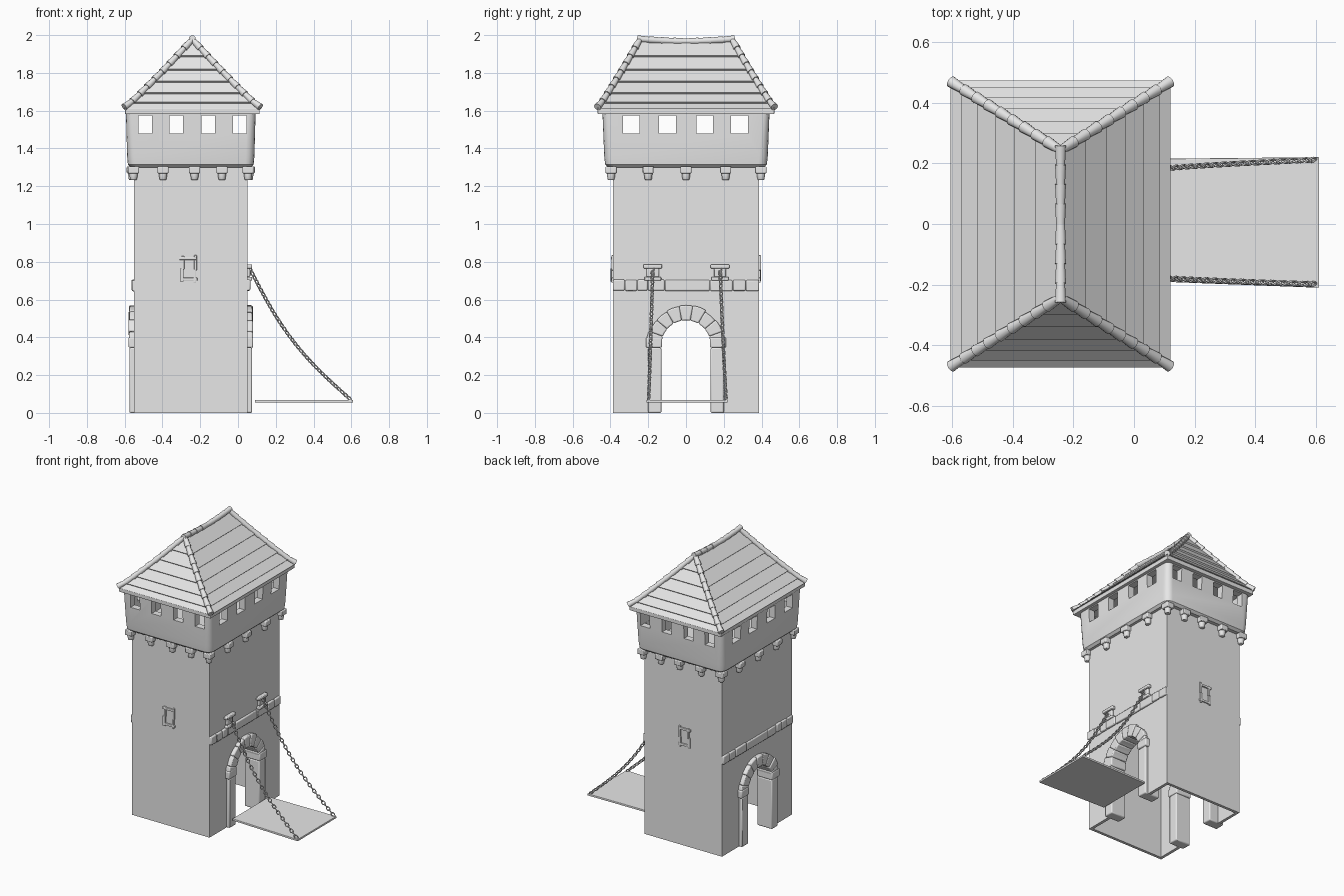
import bpy, bmesh, random
from math import sin, cos, pi, radians
from mathutils import Vector, Matrix

random.seed(4)
if "Cube" in bpy.data.objects:
    bpy.data.objects.remove(bpy.data.objects["Cube"])

stone = bpy.data.materials.new("pale_grey")
stone.use_nodes = True
stone.diffuse_color = (0.8, 0.8, 0.8, 1)
stone.node_tree.nodes["Principled BSDF"].inputs["Base Color"].default_value = (0.8, 0.8, 0.8, 1)

CX = -0.25           # tower axis
HX, HY = 0.3, 0.387  # tower half sizes


def finish(name, bm, bevel=0, smooth=None):
    bmesh.ops.recalc_face_normals(bm, faces=bm.faces)
    mesh = bpy.data.meshes.new(name)
    bm.to_mesh(mesh)
    bm.free()
    mesh.materials.append(stone)
    ob = bpy.data.objects.new(name, mesh)
    bpy.context.collection.objects.link(ob)
    for o in bpy.context.selected_objects:
        o.select_set(False)
    ob.select_set(True)
    bpy.context.view_layer.objects.active = ob
    if bevel:
        mod = ob.modifiers.new("soft_edges", 'BEVEL')
        mod.width, mod.segments = bevel, 2
    if smooth:
        bpy.ops.object.shade_smooth_by_angle(angle=radians(smooth))
    return ob


def cut(ob, bm):
    cutter = finish("cutter", bm)
    cutter.hide_render = True
    mod = ob.modifiers.new("cut", 'BOOLEAN')
    mod.object, mod.solver = cutter, 'EXACT'
    bpy.context.view_layer.objects.active = ob
    bpy.ops.object.modifier_apply(modifier=mod.name)
    bpy.data.objects.remove(cutter)


def box(bm, lo, hi):
    lo, hi = Vector(lo), Vector(hi)
    size = [abs(v) for v in hi - lo]
    bmesh.ops.create_cube(bm, size=1, matrix=Matrix.Translation((lo + hi) / 2) @ Matrix.Diagonal((*size, 1)))


def prism(bm, outline, x0, x1):
    """Extrude a (y, z) outline along x."""
    a, b = ([bm.verts.new((x, y, z)) for y, z in outline] for x in (x0, x1))
    bm.faces.new(a)
    bm.faces.new(b[::-1])
    for i in range(len(a)):
        j = (i + 1) % len(a)
        bm.faces.new((a[i], b[i], b[j], a[j]))


def loft(bm, rings):
    rows = [[bm.verts.new(p) for p in r] for r in rings]
    for a, b in zip(rows, rows[1:]):
        for i in range(len(a)):
            j = (i + 1) % len(a)
            bm.faces.new((a[i], a[j], b[j], b[i]))
    bm.faces.new(rows[0])
    bm.faces.new(rows[-1])


def rounded_ring(hx, hy, r, z):
    return [(CX + sx * (hx - r) + r * cos(a), sy * (hy - r) + r * sin(a), z)
            for q, (sx, sy) in enumerate(((1, 1), (-1, 1), (-1, -1), (1, -1)))
            for a in [(q + k / 4) * pi / 2 for k in range(5)]]


def arc(radius, a0, a1, n, cz=0.36):
    return [(radius * cos(a0 + (a1 - a0) * k / n), cz + radius * sin(a0 + (a1 - a0) * k / n)) for k in range(n + 1)]


# Hollow tower with a gateway through both sides
bm = bmesh.new()
box(bm, (CX - HX, -HY, 0), (CX + HX, HY, 1.31))
tower = finish("tower_walls", bm)
bm = bmesh.new()
box(bm, (CX - HX + 0.02, -HY + 0.02, -0.1), (CX + HX - 0.02, HY - 0.02, 1.28))
cut(tower, bm)
bm = bmesh.new()
prism(bm, [(0.15, -0.1)] + arc(0.15, 0, pi, 16) + [(-0.15, -0.1)], -1, 1)
cut(tower, bm)

# Gate surrounds: jambs, imposts and arch stones
for s, name in ((1, "left_gate_surround"), (-1, "right_gate_surround")):
    bm = bmesh.new()
    x_in, x_out = CX + s * 0.21, CX + s * 0.325
    for m in (1, -1):
        box(bm, (x_in, m * 0.13, 0), (x_out, m * 0.2, 0.345))
        box(bm, (x_in, m * 0.127, 0.345), (x_out + s * 0.005, m * 0.212, 0.4))
    stones = 9
    for k in range(stones):
        a0, a1 = pi * k / stones, pi * (k + 1) / stones
        r = 0.205 + random.uniform(-0.004, 0.008)
        prism(bm, arc(0.13, a0, a1, 2) + arc(r, a1, a0, 2), x_in, x_out + s * random.uniform(0, 0.005))
    finish(name, bm, bevel=0.007, smooth=40)

# String courses of uneven stones over the gates
for s, name in ((1, "left_string_course"), (-1, "right_string_course")):
    bm = bmesh.new()
    y = -HY
    for w in (0.065, 0.065, 0.055, 0.09, 0.24, 0.12, 0.07, 0.07):
        d = random.uniform(0, 0.006)
        box(bm, (CX + s * 0.28, y, 0.643 + d), (CX + s * (0.31 + d), y + w - 0.002, 0.7 + d))
        y += w
    finish(name, bm, bevel=0.006, smooth=40)

# Narrow windows with rough stone frames
for s, name in ((-1, "front_window_frame"), (1, "back_window_frame")):
    bm = bmesh.new()
    for x0, x1, z0, z1 in ((-0.05, 0.04, 0.81, 0.826), (-0.045, 0.045, 0.7, 0.716),
                           (-0.047, -0.028, 0.695, 0.765), (-0.04, -0.024, 0.76, 0.83),
                           (0.024, 0.038, 0.69, 0.76), (0.028, 0.042, 0.755, 0.835)):
        box(bm, (CX - 0.01 + x0, s * 0.375, z0), (CX - 0.01 + x1, s * (0.394 + random.uniform(0, 0.005)), z1))
    finish(name, bm, bevel=0.003)

# Flared parapet with rounded corners and square openings
bm = bmesh.new()
loft(bm, [rounded_ring(*r) for r in (
    (0.318, 0.412, 0.04, 1.3), (0.333, 0.428, 0.045, 1.315), (0.337, 0.433, 0.045, 1.36),
    (0.343, 0.442, 0.035, 1.585), (0.295, 0.392, 0.01, 1.585), (0.295, 0.392, 0.01, 1.33))])
parapet = finish("parapet", bm)
for along_x, spots in ((False, (-0.24, -0.077, 0.093, 0.26)), (True, (-0.29, -0.098, 0.1, 0.283))):
    bm = bmesh.new()
    for p in spots:
        if along_x:
            box(bm, (-1, p - 0.044, 1.48), (1, p + 0.044, 1.575))
        else:
            box(bm, (CX + p - 0.036, -1, 1.48), (CX + p + 0.036, 1, 1.575))
    cut(parapet, bm)
parapet.select_set(True)
bpy.context.view_layer.objects.active = parapet
bpy.ops.object.shade_smooth_by_angle(angle=radians(35))

# Corbels under the parapet
bm = bmesh.new()
spots = [(x, s * 0.397) for s in (1, -1) for x in (-0.303, -0.147, 0.02, 0.165, 0.303)]
spots += [(s * 0.31, y) for s in (1, -1) for y in (-0.2, 0, 0.21)]
for x, y in spots:
    box(bm, (CX + x - 0.029, y - 0.029, 1.268), (CX + x + 0.029, y + 0.029, 1.305))
    bmesh.ops.create_cone(bm, cap_ends=True, segments=10, radius1=0.019, radius2=0.024, depth=0.04,
                          matrix=Matrix.Translation((CX + x, y, 1.253)))
finish("corbels", bm, bevel=0.005, smooth=40)

# Hipped roof of overlapping courses
RX = -0.242


def roof_point(t):
    """Half width, half length and height, from eave to ridge."""
    return 0.352 * (1 - t) + 0.003, 0.465 - 0.22 * t, 1.605 + 0.36 * t - 0.03 * t * (1 - t)


def roof_ring(t, out=0):
    hx, hy, z = roof_point(t)
    hx, hy = hx + out, hy + out
    return [(RX + hx, hy, z + out), (RX - hx, hy, z + out), (RX - hx, -hy, z + out), (RX + hx, -hy, z + out)]


bm = bmesh.new()
steps = (0, 0.1, 0.25, 0.42, 0.6, 0.79, 1)
rings = []
for a, b in zip(steps, steps[1:]):
    rings += [roof_ring(a, 0.007), roof_ring(b)]
loft(bm, rings)
finish("roof", bm)
bm = bmesh.new()
box(bm, (RX - 0.356, -0.468, 1.582), (RX + 0.356, 0.468, 1.612))
finish("eave_board", bm, bevel=0.004)


# Rounded tiles along hips and ridge
def tiles(bm, path, r0, r1):
    for a, b in zip(path, path[1:]):
        d = b - a
        turn = d.to_track_quat('Z', 'Y').to_matrix().to_4x4()
        bmesh.ops.create_cone(bm, cap_ends=True, segments=10, radius1=r0, radius2=r1, depth=d.length * 1.12,
                              matrix=Matrix.Translation((a + b) / 2) @ turn)


bm = bmesh.new()
for sx in (1, -1):
    for sy in (1, -1):
        path = []
        for k in range(10):
            hx, hy, z = roof_point(k / 9)
            path.append(Vector((RX + sx * hx, sy * hy, z + 0.01)))
        path[0] += Vector((sx * 0.003, sy * 0.002, 0.006))
        tiles(bm, path, 0.02, 0.014)
for s in (1, -1):
    tiles(bm, [Vector((RX, s * (0.255 - 0.064 * k), 1.98 - 0.013 * sin(pi * k / 8))) for k in range(5)], 0.019, 0.015)
finish("hip_and_ridge_tiles", bm, smooth=40)

# Lowered drawbridge deck
bm = bmesh.new()
loft(bm, [[(0.09, -0.19, z), (0.61, -0.21, z), (0.61, 0.22, z), (0.09, 0.215, z)] for z in (0.055, 0.069)])
finish("drawbridge", bm, bevel=0.003)

# Chain brackets on the wall
bm = bmesh.new()
for y in (-0.176, 0.18):
    for half, z0, z1, x in ((0.05, 0.765, 0.786, 0.075), (0.033, 0.72, 0.765, 0.065), (0.045, 0.7, 0.72, 0.075)):
        box(bm, (0.03, y - half, z0), (x, y + half, z1))
finish("chain_brackets", bm, bevel=0.005, smooth=40)

# Sagging chains of alternating links
bpy.ops.mesh.primitive_torus_add(major_segments=12, minor_segments=6, major_radius=0.0105, minor_radius=0.0035)
link = bpy.context.object
LINKS = 37
for name, y0, y1 in (("left_chain", 0.18, 0.212), ("right_chain", -0.176, -0.198)):
    start, end = Vector((0.06, y0, 0.77)), Vector((0.597, y1, 0.07))
    path = [start.lerp(end, k / LINKS) - Vector((0.04, 0, 0.035)) * sin(pi * k / LINKS) for k in range(LINKS + 1)]
    bm = bmesh.new()
    for k, (a, b) in enumerate(zip(path, path[1:])):
        turn = (b - a).to_track_quat('X', 'Z').to_matrix().to_4x4()
        roll = Matrix.Rotation(pi / 4 + k % 2 * pi / 2, 4, 'X')
        piece = link.data.copy()
        piece.transform(Matrix.Translation((a + b) / 2) @ turn @ roll @ Matrix.Diagonal((1.35, 0.9, 1, 1)))
        bm.from_mesh(piece)
        bpy.data.meshes.remove(piece)
    finish(name, bm, smooth=60)
bpy.data.objects.remove(link)
